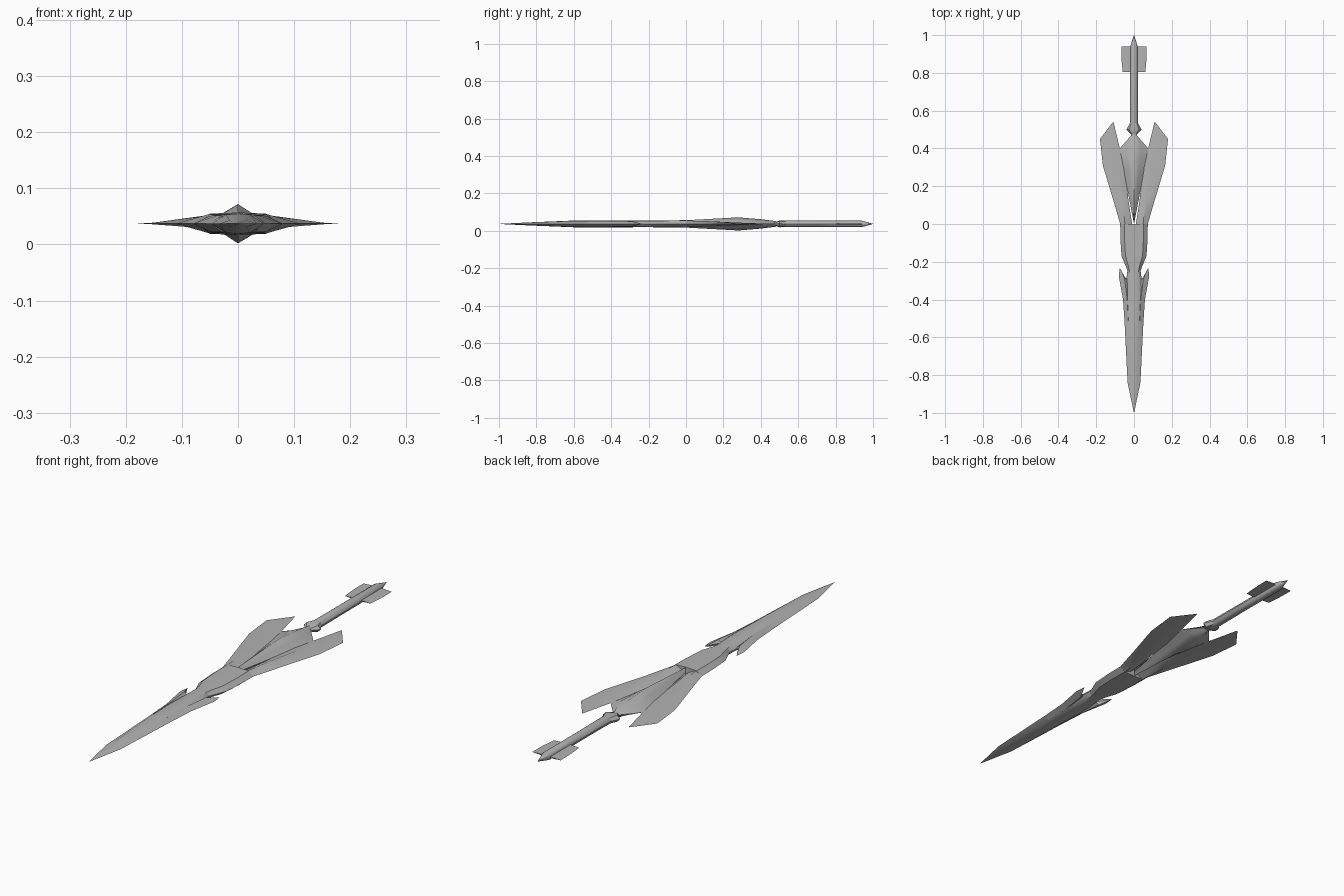
import bpy, bmesh, math

old = bpy.data.objects.get("Cube")
if old:
    bpy.data.objects.remove(old, do_unlink=True)

ZC = 0.037  # height of the flat symmetry plane

metal = bpy.data.materials.new("grey metal")
metal.use_nodes = True
GREY = (0.45, 0.45, 0.45, 1)
metal.diffuse_color = GREY
metal.node_tree.nodes["Principled BSDF"].inputs["Base Color"].default_value = GREY


def finish(name, bm, mirror=False, angle=35):
    bmesh.ops.remove_doubles(bm, verts=bm.verts, dist=0.0002)
    bmesh.ops.recalc_face_normals(bm, faces=bm.faces)
    me = bpy.data.meshes.new(name)
    bm.to_mesh(me)
    bm.free()
    me.materials.append(metal)
    ob = bpy.data.objects.new(name, me)
    bpy.context.collection.objects.link(ob)
    if mirror:
        ob.modifiers.new("mirror", 'MIRROR').use_clip = False
    bpy.ops.object.select_all(action='DESELECT')
    bpy.context.view_layer.objects.active = ob
    ob.select_set(True)
    bpy.ops.object.shade_smooth_by_angle(angle=math.radians(angle))
    return ob


def skin(bm, rings):
    """Bridge closed rings of equal length and cap both ends."""
    vs = [[bm.verts.new(p) for p in r] for r in rings]
    n = len(vs[0])
    for a, b in zip(vs, vs[1:]):
        for i in range(n):
            j = (i + 1) % n
            bm.faces.new((a[i], a[j], b[j], b[i]))
    bm.faces.new(vs[0])
    bm.faces.new(vs[-1])


def hull(name, stations, angle=35):
    """Stations: y, half width, shoulder half width, shoulder height, spine height."""
    bm = bmesh.new()
    rings = []
    for y, w, f, h, s in stations:
        pts = [(w, 0), (f, h), (0, s), (-f, h), (-w, 0), (-f, -h), (0, -s), (f, -h)]
        rings.append([(x, y, ZC + z) for x, z in pts])
    skin(bm, rings)
    return finish(name, bm, angle=angle)


def blade(name, rows):
    """Mirrored blade. Rows: inner (x, y), ridge (x, y, half thickness), outer (x, y)."""
    bm = bmesh.new()
    rings = []
    for (ix, iy), (rx, ry, t), (ox, oy) in rows:
        rings.append([(ix, iy, ZC), (rx, ry, ZC + t), (ox, oy, ZC), (rx, ry, ZC - t)])
    skin(bm, rings)
    return finish(name, bm, mirror=True)


# Long pointed lance head, narrowing to the neck
hull("lance_head", [
    (-1.0, 0.0005, 0.0003, 0.0003, 0.0005),
    (-0.84, 0.034, 0.015, 0.006, 0.008),
    (-0.60, 0.046, 0.022, 0.016, 0.018),
    (-0.40, 0.056, 0.028, 0.016, 0.018),
    (-0.29, 0.040, 0.026, 0.016, 0.018),
    (-0.24, 0.034, 0.024, 0.015, 0.017)])

# Backswept barbs behind the lance head
blade("barb", [
    ((0.02, -0.52), (0.030, -0.52, 0.014), (0.050, -0.52)),
    ((0.02, -0.40), (0.036, -0.40, 0.015), (0.058, -0.40)),
    ((0.03, -0.29), (0.050, -0.29, 0.014), (0.080, -0.28)),
    ((0.046, -0.285), (0.060, -0.265, 0.008), (0.080, -0.27)),
    ((0.074, -0.235), (0.075, -0.235, 0.001), (0.076, -0.235))])

# Flat middle body
hull("middle_body", [
    (-0.25, 0.034, 0.024, 0.015, 0.017),
    (-0.22, 0.045, 0.030, 0.015, 0.017),
    (-0.17, 0.066, 0.045, 0.016, 0.018),
    (-0.08, 0.072, 0.050, 0.017, 0.019),
    (0.00, 0.073, 0.050, 0.018, 0.020)])

# Swept wings, thick at the root and sharp at the rim
blade("wing", [
    ((0.010, 0.0), (0.048, 0.0, 0.018), (0.073, 0.0)),
    ((0.030, 0.13), (0.062, 0.13, 0.014), (0.111, 0.13)),
    ((0.045, 0.30), (0.088, 0.30, 0.006), (0.165, 0.31)),
    ((0.075, 0.40), (0.105, 0.42, 0.002), (0.180, 0.45)),
    ((0.108, 0.538), (0.110, 0.54, 0.0005), (0.113, 0.538))])

# Diamond section pod between the wings
hull("pod", [
    (0.005, 0.001, 0.0005, 0.010, 0.020),
    (0.28, 0.054, 0.027, 0.0175, 0.035),
    (0.40, 0.075, 0.0375, 0.0125, 0.025),
    (0.48, 0.006, 0.004, 0.009, 0.015)], angle=50)

# Flared collar and tail shaft with its pointed end
R = 0.7071
hull("collar", [
    (0.465, 0.006, 0.004, 0.004, 0.006),
    (0.50, 0.040, 0.026, 0.014, 0.018),
    (0.535, 0.021, 0.015, 0.012, 0.017)])
hull("tail_shaft", [
    (y, r, r * R, r * R * 0.85, r * 0.85) for y, r in
    [(0.47, 0.012), (0.52, 0.021), (0.70, 0.020), (0.94, 0.020), (1.0, 0.0005)]], angle=50)

# Flat tail fins
blade("tail_fin", [
    ((0.005, 0.805), (0.020, 0.805, 0.003), (0.060, 0.805)),
    ((0.005, 0.87), (0.020, 0.87, 0.003), (0.066, 0.87)),
    ((0.005, 0.94), (0.020, 0.94, 0.003), (0.067, 0.94))])
